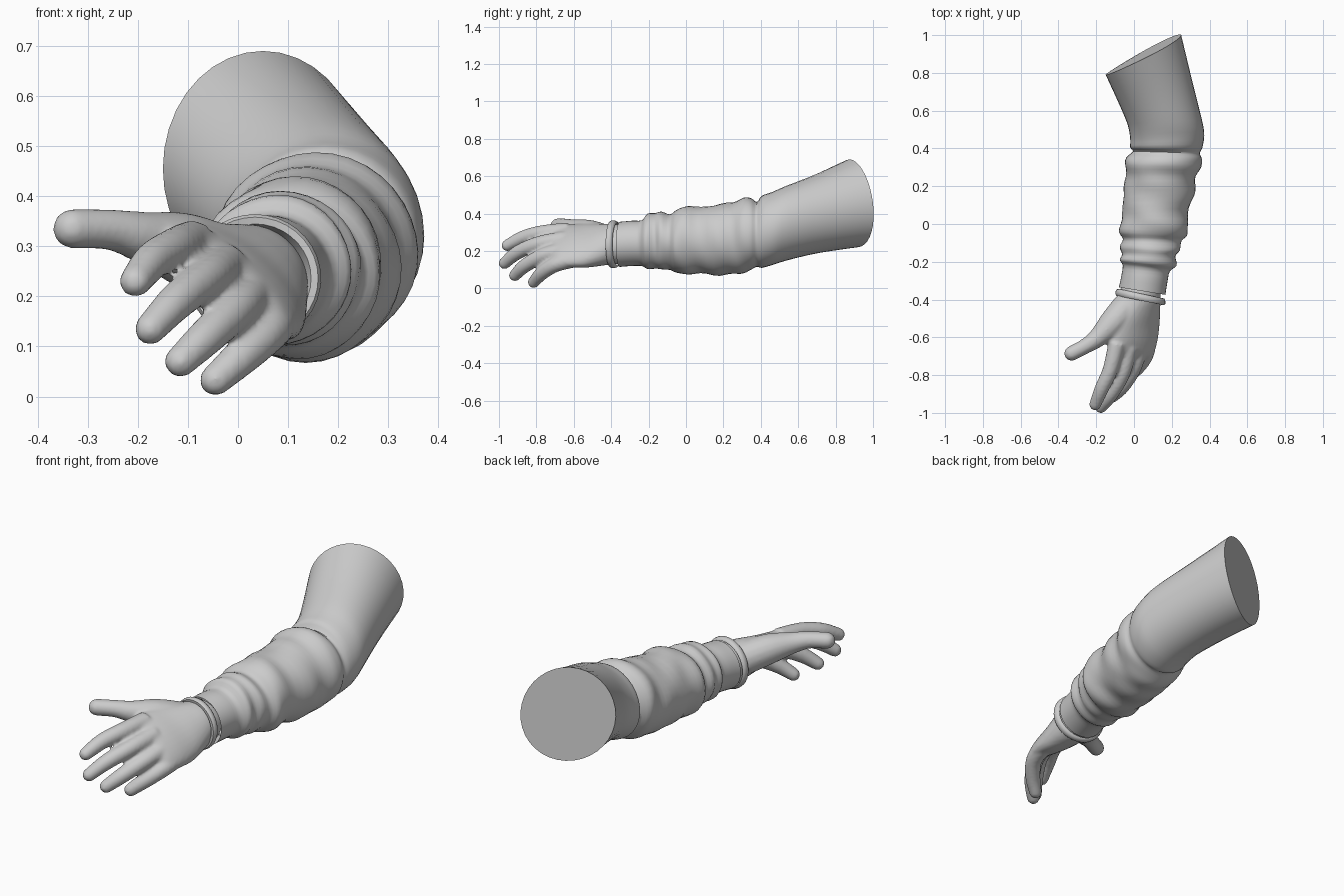
import bpy, bmesh, math
from mathutils import Vector

if "Cube" in bpy.data.objects:
    bpy.data.objects.remove(bpy.data.objects["Cube"])


def spline(rows, n):
    """Catmull-Rom samples through rows of numbers."""
    out = []
    for i in range(len(rows) - 1):
        p = [rows[max(0, min(len(rows) - 1, i + k))] for k in (-1, 0, 1, 2)]
        for s in range(n):
            t = s / n
            out.append([0.5 * (2 * b + (c - a) * t + (2 * a - 5 * b + 4 * c - d) * t * t
                               + (3 * b - a - 3 * c + d) * t ** 3) for a, b, c, d in zip(*p)])
    return out + [list(rows[-1])]


def loft(bm, rings, cap_start=True, cap_end=True):
    loops = [[bm.verts.new(p) for p in ring] for ring in rings]
    m = len(loops[0])
    for a, b in zip(loops, loops[1:]):
        for i in range(m):
            bm.faces.new((a[i], a[(i + 1) % m], b[(i + 1) % m], b[i]))
    if cap_start:
        bm.faces.new(loops[0][::-1])
    if cap_end:
        bm.faces.new(loops[-1])


def finish(bm, name):
    bmesh.ops.recalc_face_normals(bm, faces=bm.faces)
    mesh = bpy.data.meshes.new(name)
    bm.to_mesh(mesh)
    bm.free()
    ob = bpy.data.objects.new(name, mesh)
    bpy.context.collection.objects.link(ob)
    bpy.ops.object.select_all(action='DESELECT')
    ob.select_set(True)
    bpy.context.view_layer.objects.active = ob
    return ob


def finger(bm, pts, radii):
    """Rounded tube along a path, with a domed tip."""
    path = spline([(*p, r) for p, r in zip(pts, radii)], 6)
    cen = [Vector(q[:3]) for q in path]
    rad = [q[3] for q in path]
    tip = (cen[-1] - cen[-2]).normalized()
    for k in range(1, 6):
        ang = k * math.pi / 2 / 5.3
        cen.append(Vector(path[-1][:3]) + tip * path[-1][3] * math.sin(ang))
        rad.append(path[-1][3] * math.cos(ang))
    rings = []
    for i, c in enumerate(cen):
        d = (cen[min(i + 1, len(cen) - 1)] - cen[max(i - 1, 0)]).normalized()
        u = d.cross(Vector((0, 0, 1))).normalized()
        v = d.cross(u)
        rings.append([c + (u * math.cos(a) + v * math.sin(a)) * rad[i]
                      for a in (2 * math.pi * j / 16 for j in range(16))])
    loft(bm, rings)


# Sleeve: each row is left x, left y, right x, right y, top z, bottom z
sleeve_rows = [
    (-.15, .79, .25, 1.0, .69, .22), (-.09, .66, .31, .75, .612, .19),
    (-.035, .53, .36, .55, .55, .15), (-.02, .45, .372, .47, .515, .125),
    (-.02, .405, .362, .405, .495, .11), (-.005, .385, .35, .375, .462, .115),
    (-.04, .35, .36, .345, .48, .10), (-.05, .31, .35, .30, .488, .085),
    (-.042, .25, .328, .25, .46, .075), (-.055, .18, .325, .18, .45, .07),
    (-.06, .08, .29, .08, .435, .08), (-.065, .02, .285, .0, .44, .075),
    (-.08, -.04, .28, -.06, .42, .085), (-.06, -.08, .25, -.09, .398, .10),
    (-.075, -.12, .245, -.14, .41, .10), (-.06, -.16, .22, -.17, .40, .105),
    (-.075, -.19, .225, -.22, .40, .105), (-.06, -.22, .19, -.25, .365, .12),
    (-.068, -.28, .178, -.30, .362, .12), (-.08, -.335, .166, -.375, .356, .115)]
rings = []
for lx, ly, rx, ry, zt, zb in spline(sleeve_rows, 3):
    ring = []
    for j in range(36):
        a = 2 * math.pi * j / 36
        c, s = math.cos(a), math.sin(a)
        y = (ly + ry) / 2 + c * (ry - ly) / 2
        # slanting folds, only on the forearm
        mask = max(0, min(1, (y + .25) / .1, (.4 - y) / .1))
        k = 1 + .028 * mask * math.sin(42 * y + 2.5 * math.sin(a + .6)) * math.sin(2 * a + 5 * y)
        y -= .3 * max(0, y - .6) * s * (zt - zb) / 2
        ring.append(((lx + rx) / 2 + k * c * (rx - lx) / 2, y,
                     (zt + zb) / 2 + k * s * (zt - zb) / 2))
    rings.append(ring)
bm = bmesh.new()
loft(bm, rings, cap_end=False)
finish(bm, "sleeve")
bpy.ops.object.shade_smooth_by_angle(angle=math.radians(50))

# Cuff band: rolled hem around the wrist
bm = bmesh.new()
rings = []
for dy, r in ((.015, .118), (.012, .127), (0, .132), (-.014, .132), (-.022, .126), (-.02, .112), (.01, .10)):
    rings.append([(.034 + r * math.cos(a), -.383 + dy - .025 * math.cos(a), .236 + r * .97 * math.sin(a))
                  for a in (2 * math.pi * j / 36 for j in range(36))])
loft(bm, rings, False, False)
finish(bm, "cuff_band")
bpy.ops.object.shade_smooth_by_angle(angle=math.radians(50))

# Palm: rows are centre x, y, z, half breadth, half thickness (breadth runs along the knuckles)
bm = bmesh.new()
across = Vector((-.76, 0, .65))
up = Vector((.65, 0, .76))
palm_rows = [(.034, -.33, .236, .108, .10), (.03, -.40, .236, .116, .102), (.018, -.47, .232, .138, .092),
             (.004, -.55, .228, .158, .076), (-.004, -.63, .228, .158, .06),
             (-.012, -.69, .225, .145, .045), (-.02, -.715, .222, .125, .028)]
rings = []
for x, y, z, b, t in spline(palm_rows, 4):
    rings.append([Vector((x, y, z)) + across * b * math.cos(a) + up * t * math.sin(a)
                  for a in (2 * math.pi * j / 32 for j in range(32))])
loft(bm, rings)

# Fingers and thumb
fingers = [
    [(-.09, -.63, .307), (-.125, -.77, .297), (-.17, -.87, .272), (-.205, -.955, .230)],
    [(-.025, -.65, .262), (-.06, -.79, .238), (-.12, -.90, .192), (-.175, -.970, .135)],
    [(.03, -.64, .207), (.0, -.76, .177), (-.06, -.86, .122), (-.115, -.915, .070)],
    [(.078, -.61, .155), (.06, -.70, .127), (.01, -.77, .082), (-.045, -.815, .033)]]
for pts in fingers:
    finger(bm, pts, (.046, .041, .038, .032))
finger(bm, [(-.03, -.43, .26), (-.11, -.52, .295), (-.19, -.60, .318), (-.255, -.645, .333), (-.33, -.685, .335)],
       (.08, .073, .052, .041, .040))

# Fuse the hand into one smooth skin
hand = finish(bm, "hand")
rm = hand.modifiers.new("fuse", 'REMESH')
rm.mode = 'VOXEL'
rm.voxel_size = .009
rm.use_smooth_shade = True
sm = hand.modifiers.new("soften", 'SMOOTH')
sm.factor = .5
sm.iterations = 5
